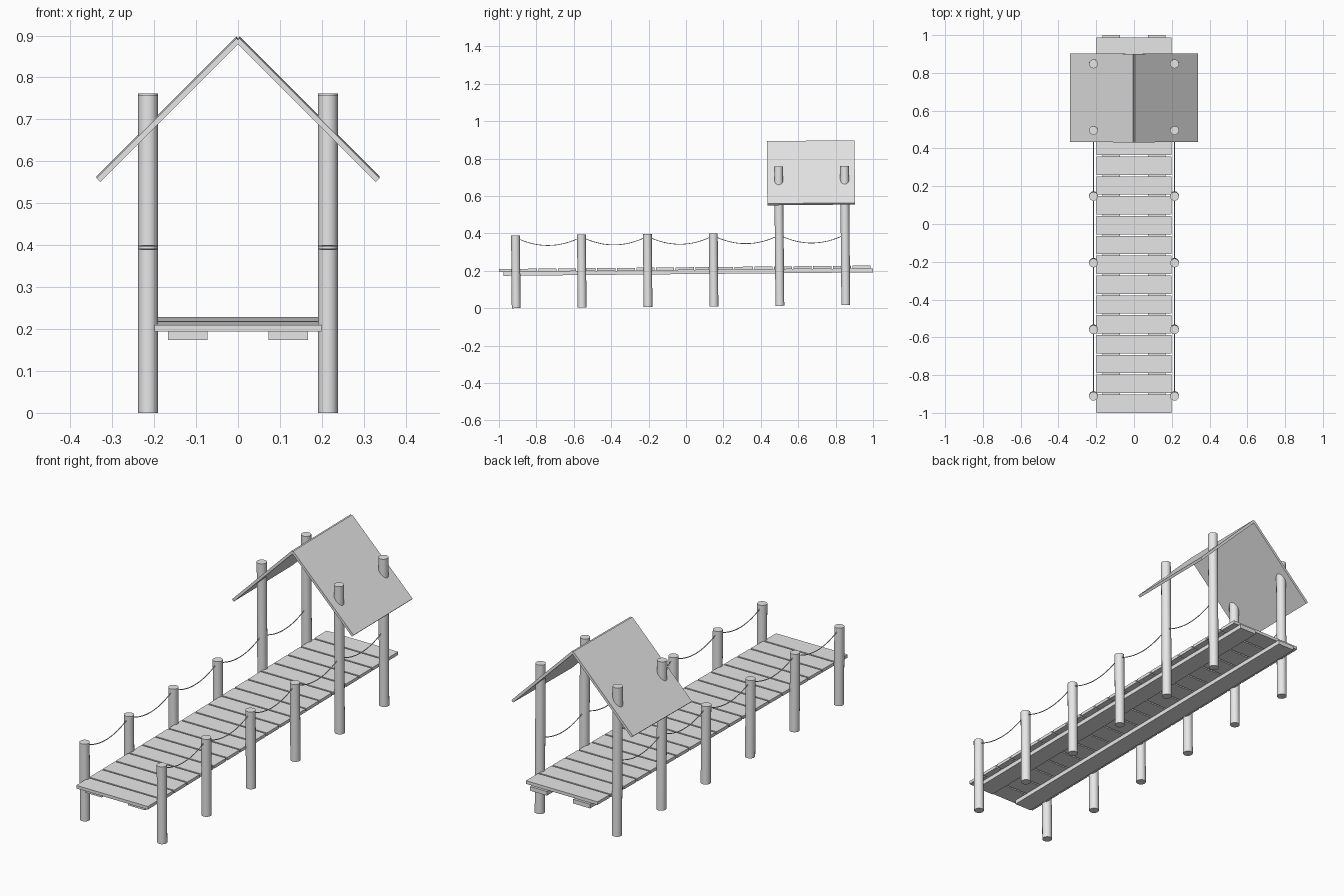
import bpy, bmesh, math
from mathutils import Matrix, Vector

if "Cube" in bpy.data.objects:
    bpy.data.objects.remove(bpy.data.objects["Cube"])

grey = bpy.data.materials.new("plain grey")
grey.diffuse_color = (0.8, 0.8, 0.8, 1)
grey.use_nodes = True
grey.node_tree.nodes["Principled BSDF"].inputs["Base Color"].default_value = grey.diffuse_color

# The whole dock climbs very slightly towards the back
SLOPE = math.atan(0.0093)
TILT = Matrix.Translation((0, 0, 0.0086)) @ Matrix.Rotation(SLOPE, 4, 'X')


def finish(name, mesh, smooth=False):
    mesh.transform(TILT)
    mesh.materials.clear()
    mesh.materials.append(grey)
    ob = bpy.data.objects.new(name, mesh)
    bpy.context.collection.objects.link(ob)
    if smooth:
        bpy.ops.object.select_all(action='DESELECT')
        ob.select_set(True)
        bpy.context.view_layer.objects.active = ob
        bpy.ops.object.shade_smooth_by_angle(angle=math.radians(40))
    return ob


def from_bmesh(name, bm, smooth=False):
    bmesh.ops.recalc_face_normals(bm, faces=bm.faces[:])
    mesh = bpy.data.meshes.new(name)
    bm.to_mesh(mesh)
    bm.free()
    return finish(name, mesh, smooth)


def box(name, lo, hi):
    lo, hi = Vector(lo), Vector(hi)
    bm = bmesh.new()
    m = Matrix.Translation((lo + hi) / 2) @ Matrix.Diagonal((*(hi - lo), 1))
    bmesh.ops.create_cube(bm, size=1, matrix=m)
    return from_bmesh(name, bm)


def post(name, x, y, height):
    bm = bmesh.new()
    bmesh.ops.create_cone(bm, cap_ends=True, segments=16, radius1=0.0235, radius2=0.0235,
                          depth=height, matrix=Matrix.Translation((x, y, height / 2)))
    return from_bmesh(name, bm, True)


def rope(name, x, y0, y1, z_end, z_mid):
    curve = bpy.data.curves.new(name, 'CURVE')
    curve.dimensions = '3D'
    curve.bevel_depth = 0.0022
    curve.bevel_resolution = 1
    sp = curve.splines.new('POLY')
    n = 16
    sp.points.add(n)
    for i in range(n + 1):
        t = i / n
        z = z_mid + (z_end - z_mid) * (2 * t - 1) ** 2
        sp.points[i].co = (x, y0 + (y1 - y0) * t, z, 1)
    tmp = bpy.data.objects.new("rope_path", curve)
    bpy.context.collection.objects.link(tmp)
    dg = bpy.context.evaluated_depsgraph_get()
    mesh = bpy.data.meshes.new_from_object(tmp.evaluated_get(dg))
    bpy.data.objects.remove(tmp)
    return finish(name, mesh, True)


def roof_slab(name, s):
    # slanted board profile, extruded along the dock
    t = 0.0095
    prof = [(0.004, 0.881), (0.338, 0.547), (0.338 - t, 0.547 - t), (0.004 - t, 0.881 - t)]
    bm = bmesh.new()
    face = bm.faces.new([bm.verts.new((s * x, 0.44, z)) for x, z in prof])
    ext = bmesh.ops.extrude_face_region(bm, geom=[face])
    verts = [g for g in ext["geom"] if isinstance(g, bmesh.types.BMVert)]
    bmesh.ops.translate(bm, verts=verts, vec=(0, 0.469, 0))
    return from_bmesh(name, bm)


# Deck planks
for i in range(19):
    y = -0.998 + i * 0.105
    box(f"plank_{i + 1}", (-0.199, y, 0.195), (0.199, y + 0.097, 0.2105))

post_y = [-0.908 + 0.3525 * i for i in range(6)]
for side, s in (("left", -1), ("right", 1)):
    # Bearer beam under the planks
    cx = 0.12 * s
    box(f"{side}_beam", (cx - 0.047, -0.975, 0.174), (cx + 0.047, 1.002, 0.195))
    # Short posts, with two tall ones carrying the roof
    for i, y in enumerate(post_y):
        tall = i >= 4
        post(f"{side}_{'roof' if tall else 'rail'}_post_{i + 1}", 0.2145 * s, y,
             0.745 if tall else 0.39)
    # Sagging ropes between posts
    for i in range(5):
        rope(f"{side}_rope_{i + 1}", 0.2145 * s, post_y[i], post_y[i + 1], 0.378, 0.334)
    # Roof half
    roof_slab(f"{side}_roof", s)
